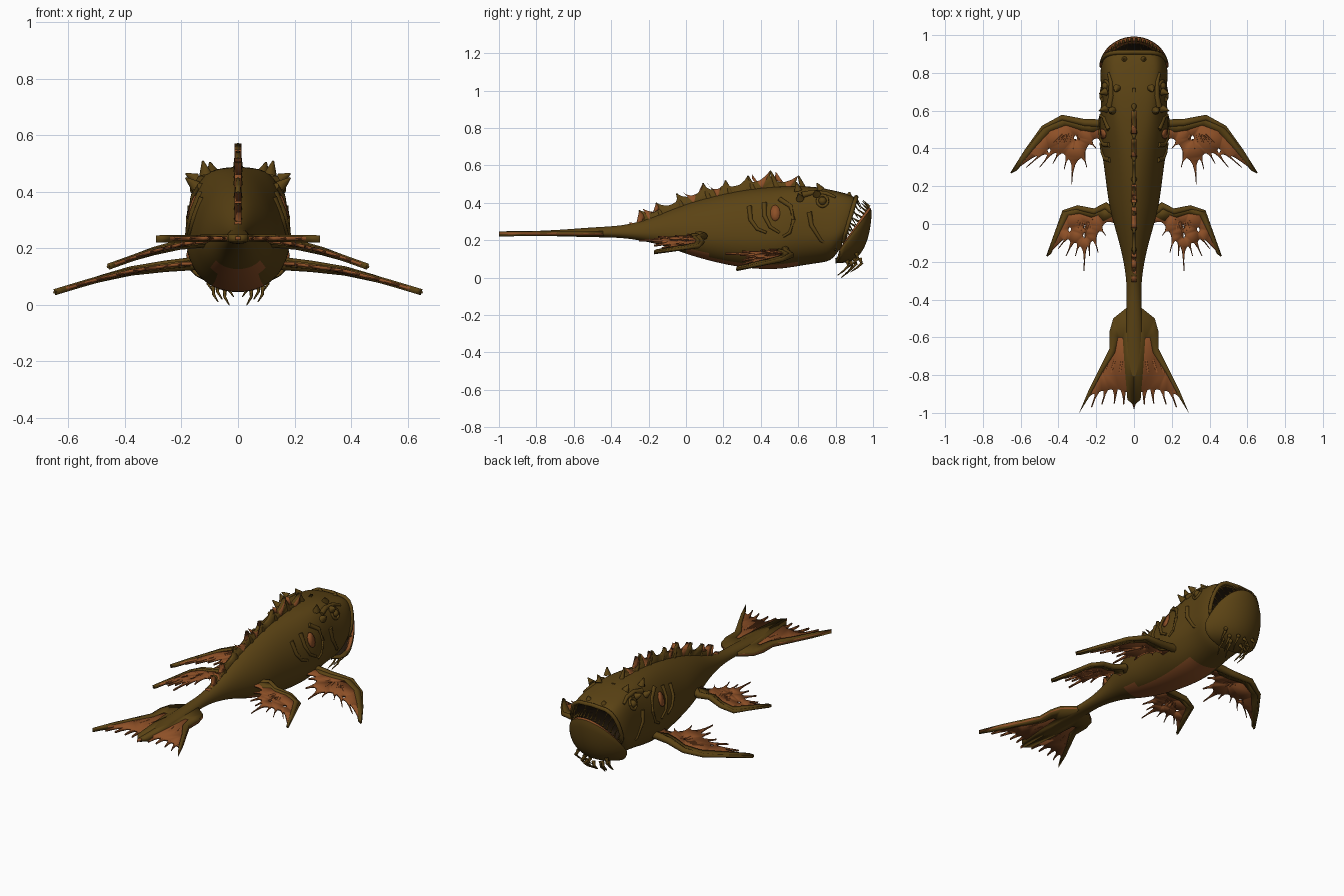
import bpy, bmesh
from math import sin, cos, pi, radians
from mathutils import Vector
from mathutils.bvhtree import BVHTree

cube = bpy.data.objects.get("Cube")
if cube:
    bpy.data.objects.remove(cube)


def material(name, rgb):
    m = bpy.data.materials.new(name)
    m.use_nodes = True
    m.diffuse_color = (*rgb, 1)
    m.node_tree.nodes["Principled BSDF"].inputs["Base Color"].default_value = (*rgb, 1)
    return m


MATS = [material("olive brown skin", (.105, .056, .007)),
        material("rust membrane", (.27, .08, .02)),
        material("dark mouth", (.018, .01, .004))]
SKIN, RUST, DARK = range(3)


def finish(name, bm, mirror=False, subsurf=0, thickness=0):
    """Turn a bmesh into a smooth shaded object with its modifiers."""
    bmesh.ops.recalc_face_normals(bm, faces=bm.faces)
    mesh = bpy.data.meshes.new(name)
    bm.to_mesh(mesh)
    bm.free()
    for m in MATS:
        mesh.materials.append(m)
    ob = bpy.data.objects.new(name, mesh)
    bpy.context.collection.objects.link(ob)
    bpy.ops.object.select_all(action='DESELECT')
    bpy.context.view_layer.objects.active = ob
    ob.select_set(True)
    bpy.ops.object.shade_smooth_by_angle(angle=radians(50))
    if thickness:
        mod = ob.modifiers.new("Thickness", 'SOLIDIFY')
        mod.thickness, mod.offset = thickness, 0
    if mirror:
        ob.modifiers.new("Mirror", 'MIRROR').use_mirror_merge = False
    if subsurf:
        mod = ob.modifiers.new("Smooth", 'SUBSURF')
        mod.levels = mod.render_levels = subsurf
    return ob


def loft(name, rings, rule, **opts):
    """Skin closed rings; rule(ring, segment, centre) picks each material."""
    bm = bmesh.new()
    rows = [[bm.verts.new(p) for p in ring] for ring in rings]
    n = len(rows[0])
    for i in range(len(rows) - 1):
        for k in range(n):
            j = (k + 1) % n
            f = bm.faces.new((rows[i][k], rows[i][j], rows[i + 1][j], rows[i + 1][k]))
            f.material_index = rule(i, k, f.calc_center_median())
    for i, row in ((0, rows[0]), (len(rows) - 1, rows[-1])):
        f = bm.faces.new(row)
        f.material_index = rule(i, 0, f.calc_center_median())
    bmesh.ops.remove_doubles(bm, verts=bm.verts, dist=.0004)
    return finish(name, bm, **opts)


def tube(name, path, r0, r1, mat=SKIN, mirror=True, sides=8):
    """Tapered tube through the path."""
    path = [Vector(p) for p in path]
    rings, last = [], len(path) - 1
    for i, p in enumerate(path):
        q = (path[min(i + 1, last)] - path[max(i - 1, 0)]).to_track_quat('Z', 'Y')
        r = r0 + (r1 - r0) * i / last
        rings.append([p + q @ Vector((r * cos(2 * pi * k / sides), r * sin(2 * pi * k / sides), 0))
                      for k in range(sides)])
    return loft(name, rings, lambda i, k, c: mat, mirror=mirror)


def plate(name, outline, place, thickness, mat, holes=(), mirror=True):
    """Flat outline with holes, mapped into space by place(a, b)."""
    bm = bmesh.new()
    for loop in (outline, *holes):
        vs = [bm.verts.new((a, b, 0)) for a, b in loop]
        for k in range(len(vs)):
            bm.edges.new((vs[k - 1], vs[k]))
    bmesh.ops.triangle_fill(bm, use_beauty=True, use_dissolve=False, edges=bm.edges[:])
    for f in bm.faces:
        f.material_index = mat
    for v in bm.verts:
        v.co = place(v.co.x, v.co.y)
    return finish(name, bm, mirror=mirror, thickness=thickness)


def oval(a, b, ra, rb, n=12):
    return [(a + ra * cos(2 * pi * k / n), b + rb * sin(2 * pi * k / n)) for k in range(n)]


def scallop(tips, root, depth):
    """Ragged edge: pointed tips with hollows pulled towards the root."""
    out = [tips[0]]
    for a, b in zip(tips, tips[1:]):
        a2, b2 = Vector(a), Vector(b)
        pull = (Vector(root) - (a2 + b2) / 2) * depth
        for t in (.12, .3, .5, .7, .88):
            out.append(tuple(a2.lerp(b2, t) + pull * (1 - abs(2 * t - 1) ** 3)))
        out.append(b)
    return out


# Body: y of back, forward lean of back over belly, back z, belly z, half width, shoulder power
SECTIONS = [
    (-.96, 0, .245, .225, .03, 1), (-.7, 0, .252, .222, .045, 1), (-.5, 0, .27, .215, .045, 1),
    (-.35, 0, .275, .215, .035, 1), (-.22, 0, .305, .195, .05, 1.1), (-.1, 0, .355, .165, .078, 1.1),
    (0, 0, .395, .125, .108, 1.2), (.12, 0, .43, .09, .138, 1.2), (.25, 0, .46, .06, .152, 1.1),
    (.38, 0, .48, .043, .172, 1), (.5, 0, .49, .043, .188, .8), (.6, 0, .492, .06, .178, .55),
    (.7, 0, .488, .076, .172, .45), (.79, .02, .468, .085, .18, .4), (.86, .06, .452, .12, .178, .4),
    (.91, .08, .43, .16, .165, .45)]


def section(y, lean, top, low, w, p, n=24):
    ring = []
    for k in range(n):
        c, s = cos(2 * pi * k / n), sin(2 * pi * k / n)
        t = .4 + (.6 if c > 0 else .4) * c
        x = w * abs(s) ** (p if c > 0 else .9) * (1 if s > 0 else -1)
        ring.append(Vector((x, y - lean * (1 - t), low + (top - low) * t)))
    return ring


rings = [section(*s) for s in SECTIONS]
mid = sum(rings[-1], Vector()) / len(rings[-1])
for size, back in ((.9, 0), (.84, .03), (.7, .12)):
    rings.append([mid + (p - mid) * size - Vector((0, back, 0)) for p in rings[len(SECTIONS) - 1]])


def body_rule(i, k, c):
    if i >= len(SECTIONS):
        return DARK
    belly = -.02 < c.y < .56 and abs(c.x) < .085 and c.z < .17
    return RUST if belly else SKIN


body = loft("body", rings, body_rule, subsurf=2)
bpy.context.view_layer.update()
tree = BVHTree.FromObject(body, bpy.context.evaluated_depsgraph_get())


def on_side(y, z, lift=.0):
    hit = tree.ray_cast(Vector((1, y, z)), Vector((-1, 0, 0)))[0]
    return Vector(((hit.x if hit else .1) + lift, y, z))


# Lower jaw: a thick upturned bowl with a rust lip
def jaw_rim(u):
    return Vector((.188 * sin(u), .82 + .175 * cos(u), .15 + .23 * cos(u)))


def jaw_point(u, phi, size, floor):
    base, rim = Vector((0, .79, floor)), jaw_rim(u)
    h = cos(phi) ** .6 * size if phi < 1.57 else 0
    return Vector((rim.x * h, base.y + (rim.y - base.y) * h,
                   floor + (rim.z - floor) * (1 - sin(phi))))


PHI = [pi / 2 * k / 8 for k in range(9)]
jaw = [[jaw_point(pi * (j / 20 - .5), a, 1, .075) for a in PHI]
       + [jaw_point(pi * (j / 20 - .5), a, .86, .1) for a in reversed(PHI)] for j in range(21)]
loft("lower_jaw", jaw, lambda i, k, c: RUST if k > 14 else DARK if k > 8 else SKIN, subsurf=1)

# Lips and teeth
lip = [rings[len(SECTIONS) - 1][k % 24] for k in range(-9, 10)]
tube("upper_lip", lip, .012, .012, mirror=False)
for j in range(10):
    u = radians(4 + 7.5 * j)
    p = jaw_rim(u) * 1
    p.x, p.y = p.x * .92, p.y - .014
    tube("lower_tooth", [p, p + Vector((-.012 * sin(u), -.035, .035 - .002 * j))], .007, .001, sides=5)
for k in range(8):
    p = lip[9 + k].lerp(lip[min(10 + k, 18)], .5)
    tube("upper_tooth", [p, p + Vector((-.012, .03, -.05))], .006, .001, sides=5)

# Chin barbels
for x, y, z, end in ((.02, .93, .1, .03), (.035, .88, .085, .0), (.06, .9, .1, .02),
                     (.075, .86, .09, .012), (.095, .91, .13, .05)):
    tube("chin_barbel", [(x, y, z), (x + .012, y + .01, (z * 2 + end) / 3),
                         (x + .012, y - .015, (z + end * 2) / 3), (x - .004, y - .05, end)], .012, .002)

# Eyes, brows, horns
eye = on_side(.73, .41)
bm = bmesh.new()
bmesh.ops.create_uvsphere(bm, u_segments=16, v_segments=8, radius=.022)
bmesh.ops.translate(bm, verts=bm.verts, vec=eye)
finish("eye", bm, mirror=True)
tube("eye_rim", [on_side(a, b, .002) for a, b in oval(.73, .41, .028, .03)] + [on_side(.758, .41, .002)],
     .008, .008)
tube("brow", [on_side(y, z) for y, z in ((.62, .44), (.68, .455), (.75, .45), (.8, .43))], .018, .008)
for base, tip in (((.115, .6, .465), (.125, .59, .51)), ((.15, .7, .445), (.185, .69, .465)),
                  ((.15, .61, .42), (.185, .6, .45)), ((.09, .72, .47), (.1, .7, .505)),
                  ((.05, .87, .43), (.055, .875, .458))):
    tube("horn", [base, tip], .022, .003)

# Gill folds and flank spot
for fold in (((.34, .38), (.345, .31), (.38, .26), (.43, .24)),
             ((.42, .4), (.42, .33), (.45, .27), (.5, .24)),
             ((.5, .42), (.56, .38), (.575, .31), (.555, .24), (.52, .22)),
             ((.66, .35), (.67, .28), (.72, .2), (.8, .15))):
    tube("gill_fold", [on_side(*p) for p in fold], .014, .007)
plate("flank_spot", oval(.477, .345, .026, .042), lambda a, b: on_side(a, b, .003), .008, RUST)


# Paired fins: ragged membrane, thick leading arm, raised rays
def drop(stations):
    def place(x, y):
        for (x0, z0), (x1, z1) in zip(stations, stations[1:]):
            if x <= x1 or x1 == stations[-1][0]:
                return Vector((x, y, z0 + (z1 - z0) * (x - x0) / (x1 - x0)))
    return place


def paired_fin(name, lead, tips, root, holes, place):
    edge = scallop([lead[-1]] + tips, root, .3)
    plate(name + "_membrane", lead + edge[1:], place, .012, RUST, [oval(*h, .009, .014, 8) for h in holes])
    n = len(lead) - 1
    inner = [tuple(Vector(p).lerp(Vector(root) - Vector((0, .1)), .36 * (1 - i / n) + .08))
             for i, p in enumerate(lead)]
    plate(name + "_arm", lead + inner[::-1], place, .022, SKIN)
    tube(name + "_leading_edge", [place(*p) for p in lead], .024, .005)
    for tip in tips[:-1]:
        start = Vector(root).lerp(Vector(tip), .25)
        tube(name + "_ray", [place(*start), place(*tip)], .008, .002, RUST, sides=6)


paired_fin("front_fin", [(.14, .53), (.26, .535), (.38, .562), (.48, .51), (.57, .39), (.65, .27)],
           [(.57, .3), (.5, .3), (.43, .32), (.37, .29), (.33, .21), (.25, .3), (.2, .4), (.14, .43)],
           (.31, .53), [(.45, .39), (.31, .455)],
           drop([(.1, .15), (.2, .145), (.38, .12), (.5, .09), (.65, .045)]))
paired_fin("rear_fin", [(.09, .05), (.15, .095), (.21, .065), (.3, .085), (.37, .065), (.41, -.04), (.46, -.17)],
           [(.4, -.13), (.36, -.17), (.31, -.17), (.265, -.25), (.235, -.17), (.19, -.15), (.15, -.06), (.09, .0)],
           (.25, .07), [(.265, -.01), (.262, -.06), (.34, -.03)],
           drop([(.08, .23), (.2, .215), (.32, .185), (.46, .135)]))

# Tail fin: rust membrane between skin bands
flat = lambda x, y: Vector((x, y, .236 - .03 * x * x))
outer = [(0, -.42), (.035, -.44), (.11, -.5), (.13, -.57), (.13, -.66), (.18, -.76), (.24, -.88), (.29, -1)]
tail_tips = [(.29, -1), (.225, -.97), (.17, -.955), (.105, -.95), (.055, -.955), (0, -.985)]
plate("tail_membrane", outer + scallop(tail_tips, (.08, -.6), .22)[1:], flat, .014, RUST)
plate("tail_bands", outer + [(.24, -.92), (.17, -.79), (.1, -.68), (.085, -.6), (.06, -.6),
                             (.05, -.75), (.035, -.93), (0, -.96)], flat, .026, SKIN)
for tip in tail_tips[1:-1]:
    tube("tail_ray", [flat(tip[0] * .6, -.72), flat(*tip)], .01, .003, RUST, sides=6)

# Dorsal crest with spines and rust patches
crest = [(-.32, .28), (-.25, .36), (-.16, .4), (-.05, .45), (.09, .505), (.21, .52), (.33, .545),
         (.45, .572), (.6, .545), (.72, .492)]
upright = lambda y, z: Vector((0, y, z))
low = (.2, .1)
edge = scallop(crest, low, .1)
plate("dorsal_crest", edge + [(.65, .44), (.3, .4), (.0, .33), (-.25, .25)], upright, .018, SKIN, mirror=False)
for y, z in crest[1:-1]:
    tube("dorsal_spine", [(0, y + .05, z - .12), (0, y + .02, z - .05), (0, y, z)], .022, .004, mirror=False)
for i in (1, 2, 4, 5, 7, 8):
    a, b = Vector(crest[i - 1]), Vector(crest[i])
    patch = scallop([tuple(a.lerp(b, .2)), tuple(b)], low, .1)
    base = a.lerp(b, .65) - Vector((0, .085))
    plate("crest_patch", patch + [tuple(base)], upright, .024, RUST, mirror=False)
